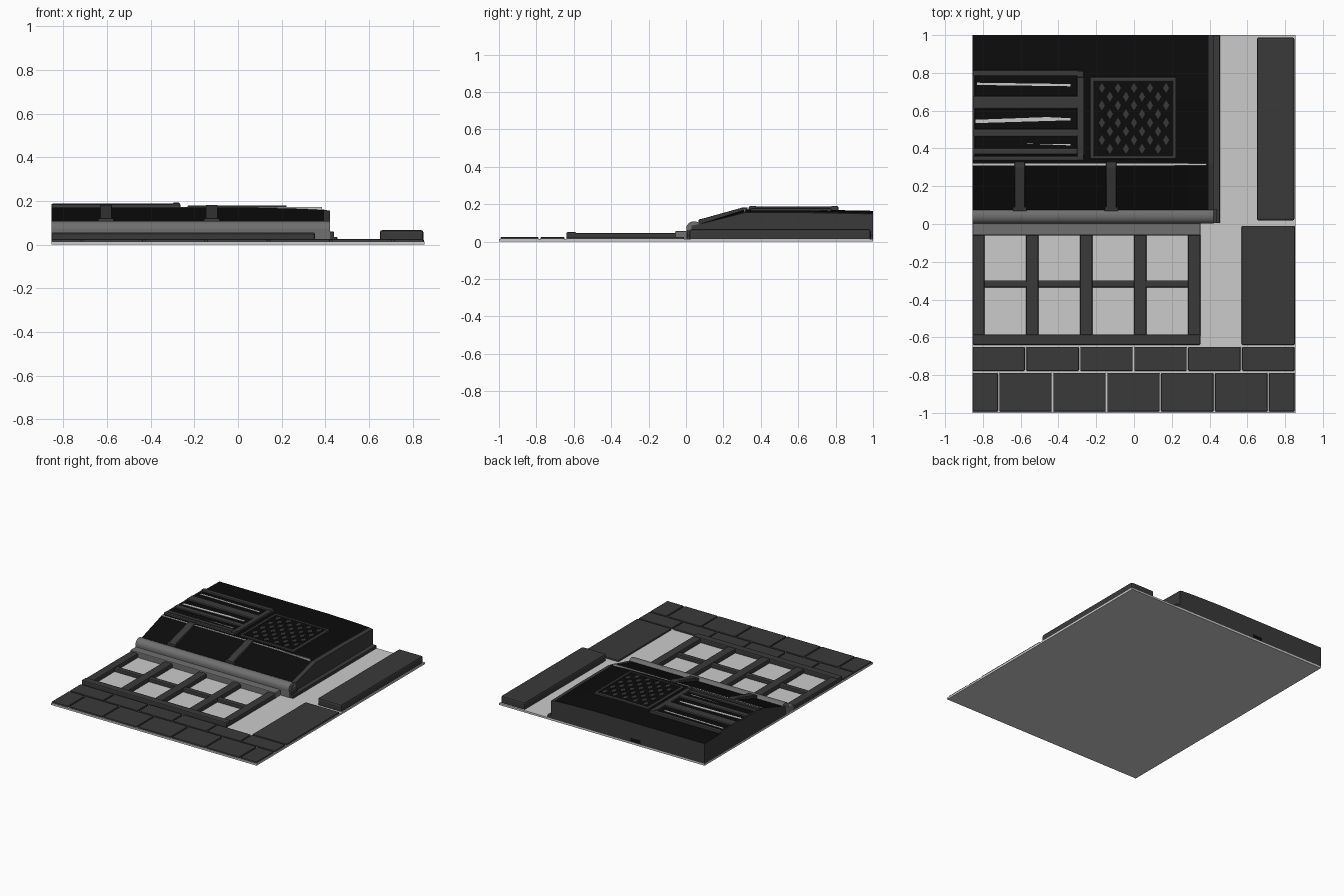
import bpy, bmesh, math

if "Cube" in bpy.data.objects:
    bpy.data.objects.remove(bpy.data.objects["Cube"])

def material(name, v):
    m = bpy.data.materials.new(name)
    m.diffuse_color = (v, v, v, 1)
    m.use_nodes = True
    m.node_tree.nodes["Principled BSDF"].inputs["Base Color"].default_value = m.diffuse_color
    return m

LIGHT = material("light grey", 0.60)
DARK = material("dark grey", 0.042)
BLACK = material("near black", 0.0035)
MID = material("mid grey", 0.16)

def finish(name, bm, mats, bevel=0.0):
    bmesh.ops.recalc_face_normals(bm, faces=bm.faces[:])
    me = bpy.data.meshes.new(name)
    bm.to_mesh(me)
    bm.free()
    for m in mats:
        me.materials.append(m)
    ob = bpy.data.objects.new(name, me)
    bpy.context.collection.objects.link(ob)
    if bevel:
        b = ob.modifiers.new("bevel", 'BEVEL')
        b.width = bevel
        b.segments = 2
    return ob

def box(name, x0, x1, y0, y1, z0, z1, mat, bevel=0.0):
    bm = bmesh.new()
    bmesh.ops.create_cube(bm, size=1)
    for v in bm.verts:
        v.co.x = x1 if v.co.x > 0 else x0
        v.co.y = y1 if v.co.y > 0 else y0
        v.co.z = z1 if v.co.z > 0 else z0
    return finish(name, bm, [mat], bevel)

def prism(name, pts, d0, d1, mat, axis='z', bevel=0.0):
    # polygon extruded along z (points are x, y) or along x (points are y, z)
    place = (lambda p, d: (p[0], p[1], d)) if axis == 'z' else (lambda p, d: (d, p[0], p[1]))
    bm = bmesh.new()
    a = [bm.verts.new(place(p, d0)) for p in pts]
    b = [bm.verts.new(place(p, d1)) for p in pts]
    bm.faces.new(a)
    bm.faces.new(b)
    n = len(pts)
    for i in range(n):
        bm.faces.new((a[i], a[(i + 1) % n], b[(i + 1) % n], b[i]))
    return finish(name, bm, [mat], bevel)

L = -0.855
G = 0.014   # top of the base plate

# Base plate
box("base_plate", L, 0.855, -1, 1, 0, G, LIGHT)

# Paving in two staggered courses
def course(name, start, y0, y1):
    x = start
    i = 0
    while x < 0.84:
        a, b = max(x, L), min(x + 0.277, 0.85)
        box(f"{name}_{i}", a, b, y0, y1, 0.008, 0.025, DARK, 0.006)
        x += 0.2855
        i += 1

course("paving_inner", L, -0.778, -0.65)
course("paving_outer", -0.998, -0.993, -0.788)

# Side slabs
box("side_slab_low", 0.57, 0.852, -0.64, -0.01, 0.008, 0.026, DARK, 0.006)
box("side_slab_high", 0.65, 0.85, 0.018, 0.988, 0.008, 0.067, DARK, 0.012)

# Lattice frame in front
for i, x in enumerate((-0.824, -0.538, -0.253, 0.032, 0.32)):
    box(f"lattice_post_{i}", max(x - 0.033, L), x + 0.033, -0.6, -0.05, 0.008, 0.046, DARK, 0.008)
box("lattice_crossbar", L, 0.29, -0.337, -0.298, 0.008, 0.04, DARK, 0.008)
box("lattice_front_beam", L, 0.352, -0.64, -0.585, 0.008, 0.051, DARK, 0.008)
box("lattice_back_beam", L, 0.352, -0.06, 0.005, 0.008, 0.056, MID, 0.006)

# Roof: cross sections of slope and flat top placed along x
sections = [(L, 0.172), (0.05, 0.172), (0.28, 0.166), (0.395, 0.16), (0.422, 0.155)]
def roof_z(x):
    for (xa, za), (xb, zb) in zip(sections, sections[1:]):
        if x <= xb:
            return za + (zb - za) * (x - xa) / (xb - xa)
    return sections[-1][1]

bm = bmesh.new()
rings = []
for x, z in sections:
    pts = [(0.03, G), (0.03, 0.085), (0.075, 0.095), (0.315, z), (0.65, z), (1, z - 0.007), (1, G)]
    rings.append([bm.verts.new((x, y, h)) for y, h in pts])
for a, b in zip(rings, rings[1:]):
    for i in range(7):
        j = (i + 1) % 7
        bm.faces.new((a[i], a[j], b[j], b[i]))
bm.faces.new(rings[0])
bm.faces.new(rings[-1])
bmesh.ops.recalc_face_normals(bm, faces=bm.faces[:])
for f in bm.faces:
    f.material_index = 0 if f.normal.z > 0.5 else 1
    if f.normal.z > 0.5 and f.calc_center_median().x > 0.396:
        f.material_index = 1
finish("roof", bm, [BLACK, DARK])
box("roof_side_skirt", 0.415, 0.455, 0.005, 1, 0.008, 0.036, DARK, 0.004)
box("roof_seam", L, 0.385, 0.309, 0.319, 0.15, 0.1735, LIGHT)
box("back_recess", -0.32, -0.24, 0.995, 1.0005, 0.02, 0.045, BLACK)

# Rounded eave along the front edge of the roof
eave = [(0.002, G), (0.002, 0.072)]
for k in range(13):
    t = math.pi - math.pi * k / 12
    eave.append((0.043 + 0.041 * math.cos(t), 0.072 + 0.037 * math.sin(t)))
eave.append((0.084, G))
ob = prism("front_eave", eave, L, 0.422, MID, 'x')
bpy.context.view_layer.objects.active = ob
ob.select_set(True)
bpy.ops.object.shade_smooth_by_angle(angle=math.radians(35))
box("eave_end", 0.415, 0.44, 0.005, 0.08, 0.008, 0.06, DARK, 0.004)

# Straps lying on the slope
for i, x in enumerate((-0.605, -0.12)):
    pts = [(0.07, 0.085), (0.07, 0.118), (0.3, 0.182), (0.33, 0.182), (0.33, 0.15)]
    prism(f"strap_{i}", pts, x - 0.027, x + 0.027, DARK, 'x', 0.004)
    box(f"strap_foot_{i}", x - 0.036, x + 0.036, 0.068, 0.092, 0.09, 0.12, DARK, 0.004)

# Slatted vent
box("vent_bed", L, -0.27, 0.34, 0.81, 0.16, 0.1745, BLACK)
bars = [("top", 0.783, 0.815, 0.188), ("upper_slat", 0.61, 0.677, 0.187),
        ("lower_slat", 0.462, 0.502, 0.186), ("bottom_slat", 0.368, 0.398, 0.183),
        ("bottom", 0.335, 0.36, 0.186)]
for n, y0, y1, z in bars:
    box(f"vent_{n}", L, -0.285, y0, y1, 0.16, z, DARK, 0.006)
box("vent_left_bar", L, -0.843, 0.34, 0.81, 0.16, 0.182, DARK, 0.003)
box("vent_right_bar", -0.302, -0.264, 0.335, 0.815, 0.16, 0.188, DARK, 0.006)
for i, y in enumerate((0.357, 0.793)):
    box(f"vent_corner_{i}", -0.3, -0.266, y - 0.017, y + 0.017, 0.18, 0.192, DARK, 0.005)
wedges = [[(-0.83, 0.748), (-0.83, 0.736), (-0.335, 0.729), (-0.335, 0.741)],
          [(-0.84, 0.552), (-0.84, 0.534), (-0.335, 0.549), (-0.335, 0.56), (-0.46, 0.566)],
          [(-0.57, 0.425), (-0.335, 0.416), (-0.335, 0.424)]]
for i, w in enumerate(wedges):
    prism(f"vent_light_gap_{i}", w, 0.17, 0.1765, LIGHT)

# Mesh hatch with diamond pattern
box("hatch_bed", -0.23, 0.22, 0.35, 0.775, 0.155, 0.1755, BLACK)
for i, (x0, x1, y0, y1) in enumerate([(-0.23, 0.222, 0.757, 0.777), (-0.23, 0.222, 0.345, 0.362),
                                      (-0.232, -0.213, 0.345, 0.777), (0.204, 0.223, 0.345, 0.777)]):
    box(f"hatch_rim_{i}", x0, x1, y0, y1, 0.155, 0.179, DARK, 0.004)
for r in range(8):
    y = 0.72 - 0.046 * r
    odd = r % 2
    for c in range(5 - odd):
        x = -0.17 + 0.085 * c + 0.0425 * odd
        d = [(x - 0.016, y), (x, y - 0.027), (x + 0.016, y), (x, y + 0.027)]
        prism(f"hatch_diamond_{r}_{c}", d, 0.17, 0.178, DARK)
